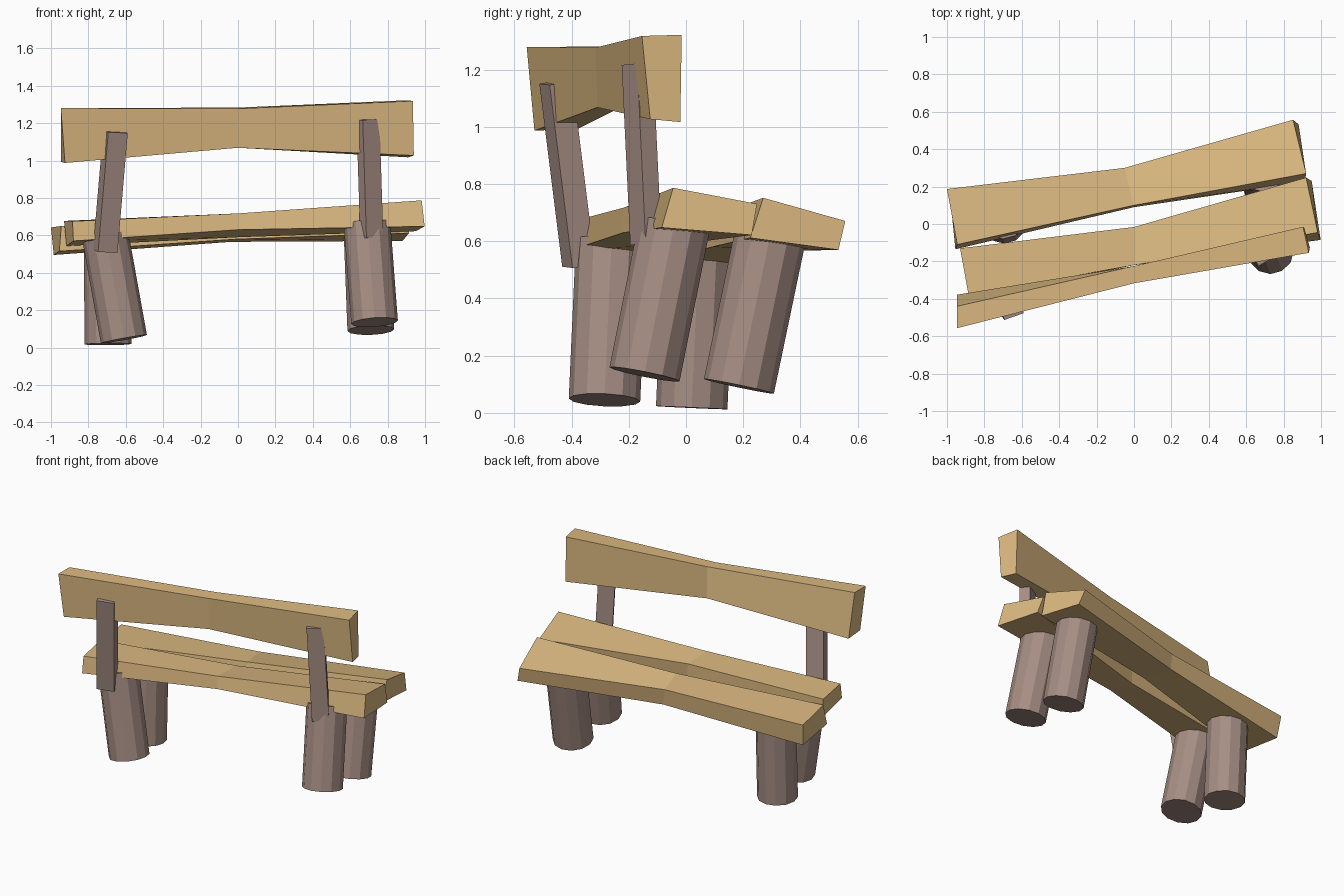
import bpy, bmesh, math
from mathutils import Vector, Matrix

if "Cube" in bpy.data.objects:
    bpy.data.objects.remove(bpy.data.objects["Cube"])


def material(name, rgb):
    m = bpy.data.materials.new(name)
    m.diffuse_color = (*rgb, 1)
    m.use_nodes = True
    m.node_tree.nodes["Principled BSDF"].inputs["Base Color"].default_value = m.diffuse_color
    return m


PLANK = material("light_wood", (0.72, 0.49, 0.22))
LOG = material("dark_wood", (0.38, 0.27, 0.23))


def finish(bm, name, mat):
    bmesh.ops.recalc_face_normals(bm, faces=bm.faces)
    me = bpy.data.meshes.new(name)
    bm.to_mesh(me)
    bm.free()
    me.materials.append(mat)
    ob = bpy.data.objects.new(name, me)
    bpy.context.collection.objects.link(ob)
    return ob


def plank(name, sections):
    """Loft through 4-corner sections: front top, front bottom, back bottom, back top."""
    bm = bmesh.new()
    rings = [[bm.verts.new(p) for p in s] for s in sections]
    for a, b in zip(rings, rings[1:]):
        for i in range(4):
            j = (i + 1) % 4
            bm.faces.new((a[i], a[j], b[j], b[i]))
    bm.faces.new(rings[0])
    bm.faces.new(rings[-1])
    return finish(bm, name, PLANK)


def between(bottom, top, yaw=0):
    """Matrix and length of an axis running from bottom to top."""
    a, b = Vector(bottom), Vector(top)
    d = b - a
    tilt = Vector((0, 0, 1)).rotation_difference(d).to_matrix().to_4x4()
    spin = Matrix.Rotation(math.radians(yaw), 4, 'Z')
    return Matrix.Translation((a + b) / 2) @ tilt @ spin, d.length


def log_leg(name, bottom, top):
    mat, length = between(bottom, top)
    bm = bmesh.new()
    bmesh.ops.create_cone(bm, cap_ends=True, segments=12, radius1=0.125,
                          radius2=0.125, depth=length, matrix=mat)
    return finish(bm, name, LOG)


def post(name, bottom, top, width, depth, yaw):
    mat, length = between(bottom, top, yaw)
    bm = bmesh.new()
    bmesh.ops.create_cube(bm, size=1, matrix=mat @ Matrix.Diagonal((width, depth, length, 1)))
    return finish(bm, name, LOG)


# Backrest board, pinched in the middle
plank("backrest", [
    [(-.947, -.557, 1.28), (-.925, -.53, .987), (-.945, -.378, .993), (-.947, -.44, 1.28)],
    [(0, -.317, 1.277), (0, -.31, 1.068), (0, -.225, 1.07), (0, -.225, 1.283)],
    [(.935, -.154, 1.318), (.94, -.125, 1.027), (.91, -.02, 1.017), (.904, -.015, 1.322)],
])

# Two seat boards
plank("seat_board_front", [
    [(-.885, -.378, .675), (-.88, -.40, .57), (-.917, -.13, .543), (-.93, -.13, .677)],
    [(0, -.22, .717), (0, -.22, .63), (0, -.02, .59), (0, -.016, .71)],
    [(.982, -.045, .787), (.998, -.085, .648), (.95, .23, .622), (.92, .248, .731)],
])
plank("seat_board_back", [
    [(-.945, -.11, .65), (-.955, -.135, .515), (-.985, .165, .495), (-1, .187, .642)],
    [(0, .10, .69), (0, .09, .58), (-.04, .295, .565), (-.05, .30, .67)],
    [(.92, .27, .752), (.914, .225, .612), (.88, .533, .57), (.85, .557, .671)],
])

# Log legs
log_leg("left_front_leg", (-.61, -.285, .045), (-.71, -.26, .60))
log_leg("left_back_leg", (-.695, .02, .018), (-.70, .045, .58))
log_leg("right_front_leg", (.73, -.145, .135), (.69, -.04, .66))
log_leg("right_back_leg", (.71, .185, .093), (.69, .295, .62))

# Backrest posts
post("left_post", (-.71, -.375, .515), (-.655, -.455, 1.155), .11, .085, 19)
post("right_post", (.715, -.14, .59), (.695, -.17, 1.22), .105, .065, 31)
